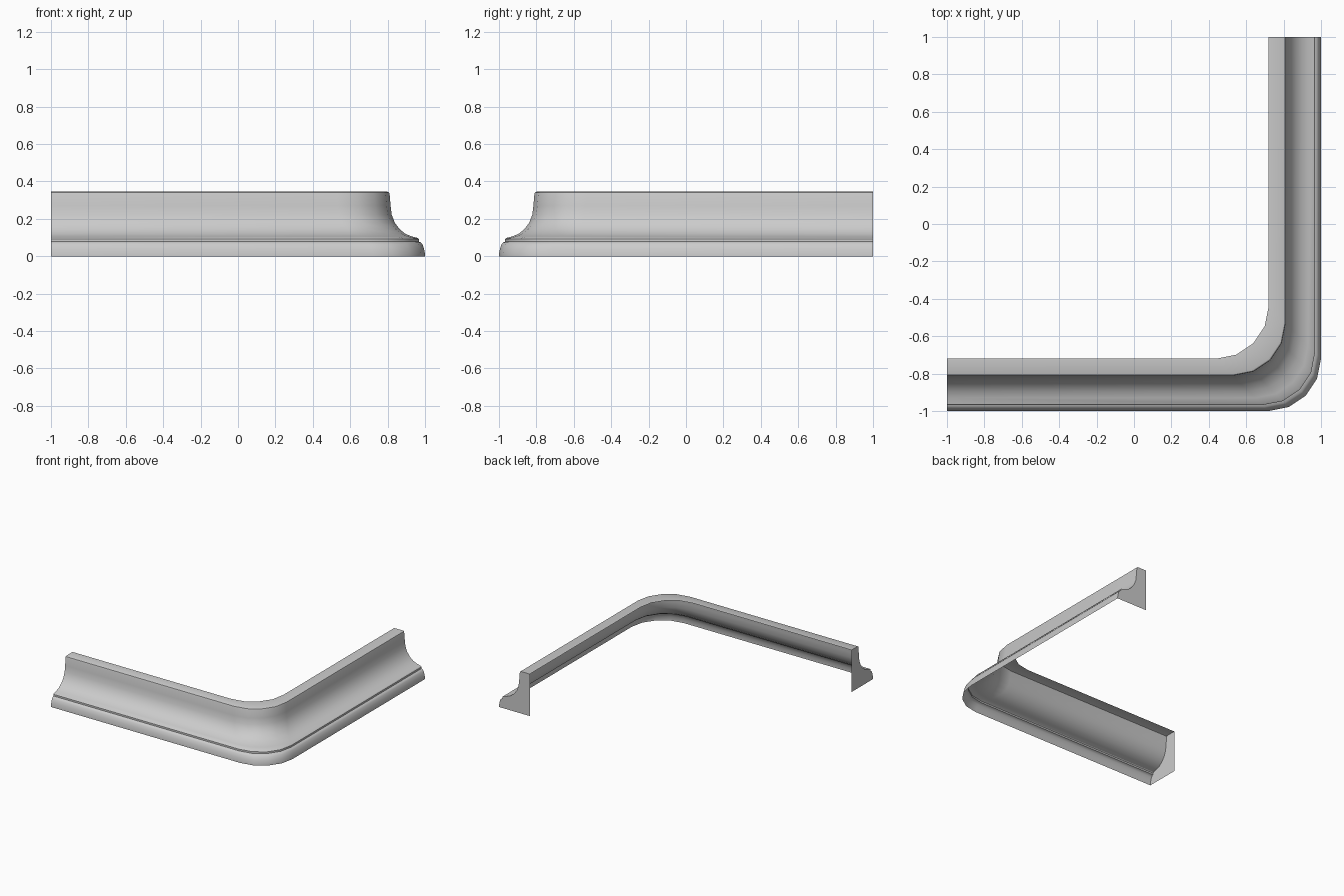
import bpy, bmesh
from math import sin, cos, pi

if "Cube" in bpy.data.objects:
    bpy.data.objects.remove(bpy.data.objects["Cube"])

# Moulding cross-section: (outward position, height), from back top edge to floor
profile = [(0.72, 0.345), (0.80, 0.345), (0.808, 0.341), (0.811, 0.33),
           (0.816, 0.27), (0.822, 0.222), (0.838, 0.18), (0.863, 0.146),
           (0.895, 0.12), (0.93, 0.106), (0.962, 0.098), (0.968, 0.092),
           (0.968, 0.078), (0.978, 0.074), (0.987, 0.064), (0.995, 0.038),
           (1.0, 0.012), (1.0, 0.0)]
RADIUS, STEPS = 0.28, 4


def run(d):
    """Plan path at outward position d: straight, rounded corner, straight."""
    c = d - RADIUS
    arc = [(c + RADIUS * sin(i * pi / 2 / STEPS), -c - RADIUS * cos(i * pi / 2 / STEPS))
           for i in range(STEPS + 1)]
    return [(-1, -d)] + arc + [(d, 1)]


bm = bmesh.new()
# Swept face of the moulding, open at the back and underneath
rows = [[bm.verts.new((x, y, z)) for x, y in run(d)] for d, z in profile]
for a, b in zip(rows, rows[1:]):
    for i in range(len(a) - 1):
        f = bm.faces.new((a[i], b[i], b[i + 1], a[i + 1]))
        f.smooth = True

# Flat end caps reaching down to the floor behind the profile
back = profile[0][0]
for end, corner in ((0, (-1, -back, 0)), (-1, (back, 1, 0))):
    bm.faces.new([r[end] for r in rows] + [bm.verts.new(corner)])
bmesh.ops.recalc_face_normals(bm, faces=bm.faces)
bm.faces.ensure_lookup_table()
if bm.faces[0].normal.z < 0:
    bmesh.ops.reverse_faces(bm, faces=bm.faces)

mesh = bpy.data.meshes.new("corner_moulding")
bm.to_mesh(mesh)
bm.free()
obj = bpy.data.objects.new("corner_moulding", mesh)
bpy.context.collection.objects.link(obj)
bpy.context.view_layer.objects.active = obj
obj.select_set(True)
bpy.ops.object.shade_smooth_by_angle(angle=pi / 6)
